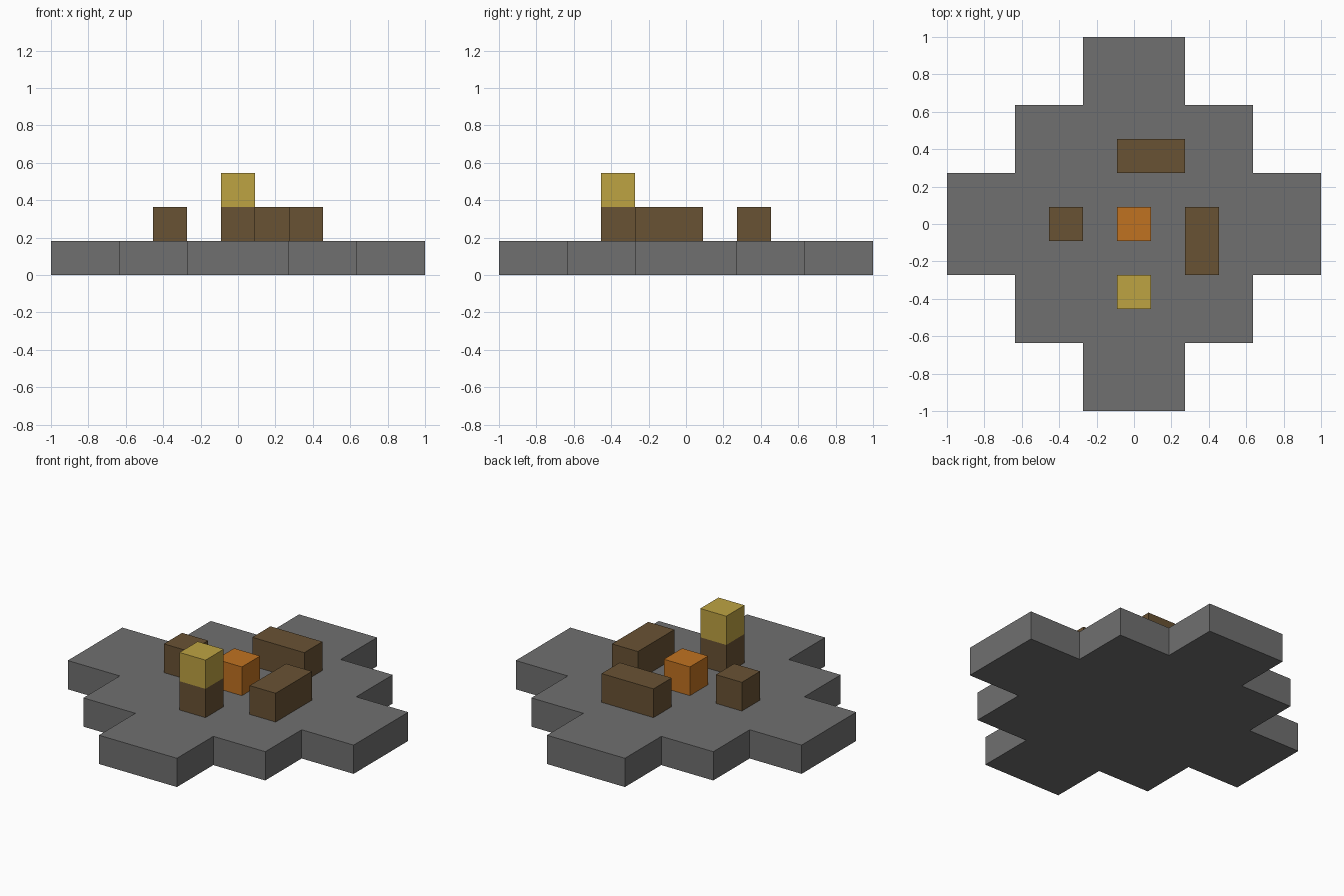
import bpy
import bmesh

if "Cube" in bpy.data.objects:
    bpy.data.objects.remove(bpy.data.objects["Cube"], do_unlink=True)

U = 2 / 11  # one block


def material(name, rgb):
    mat = bpy.data.materials.new(name)
    mat.use_nodes = True
    mat.diffuse_color = (*rgb, 1)
    mat.node_tree.nodes["Principled BSDF"].inputs["Base Color"].default_value = (*rgb, 1)
    return mat


def prism(name, outline, bottom, mat):
    """Extrude an outline, given in blocks, upward by one block."""
    bm = bmesh.new()
    face = bm.faces.new([bm.verts.new((x * U, y * U, bottom * U)) for x, y in outline])
    top = bmesh.ops.extrude_face_region(bm, geom=[face])["geom"]
    bmesh.ops.translate(bm, vec=(0, 0, U), verts=[v for v in top if isinstance(v, bmesh.types.BMVert)])
    bmesh.ops.recalc_face_normals(bm, faces=bm.faces)
    mesh = bpy.data.meshes.new(name)
    bm.to_mesh(mesh)
    bm.free()
    mesh.materials.append(mat)
    obj = bpy.data.objects.new(name, mesh)
    bpy.context.collection.objects.link(obj)
    return obj


def block(name, x0, x1, y0, y1, bottom, mat):
    return prism(name, [(x0, y0), (x1, y0), (x1, y1), (x0, y1)], bottom, mat)


stone = material("stone grey", (0.162, 0.162, 0.162))
wood = material("wood brown", (0.141, 0.084, 0.034))
gold = material("straw yellow", (0.515, 0.366, 0.055))
fire = material("fire orange", (0.527, 0.168, 0.015))

# Stepped ground slab: one corner staircase turned around the centre
corner = [(5.5, 1.5), (3.5, 1.5), (3.5, 3.5), (1.5, 3.5), (1.5, 5.5)]
outline = []
for turn in range(4):
    outline += corner
    corner = [(-y, x) for x, y in corner]
prism("ground_slab", outline, 0, stone)

# Campfire in the middle with seats around it
block("fire", -0.5, 0.5, -0.5, 0.5, 1, fire)
block("back_log", -0.5, 1.5, 1.5, 2.5, 1, wood)
block("left_log", 1.5, 2.5, -1.5, 0.5, 1, wood)
block("right_stump", -2.5, -1.5, -0.5, 0.5, 1, wood)

# Front stump with a yellow block on top
block("front_stump", -0.5, 0.5, -2.5, -1.5, 1, wood)
block("stump_top_block", -0.5, 0.5, -2.5, -1.5, 2, gold)
